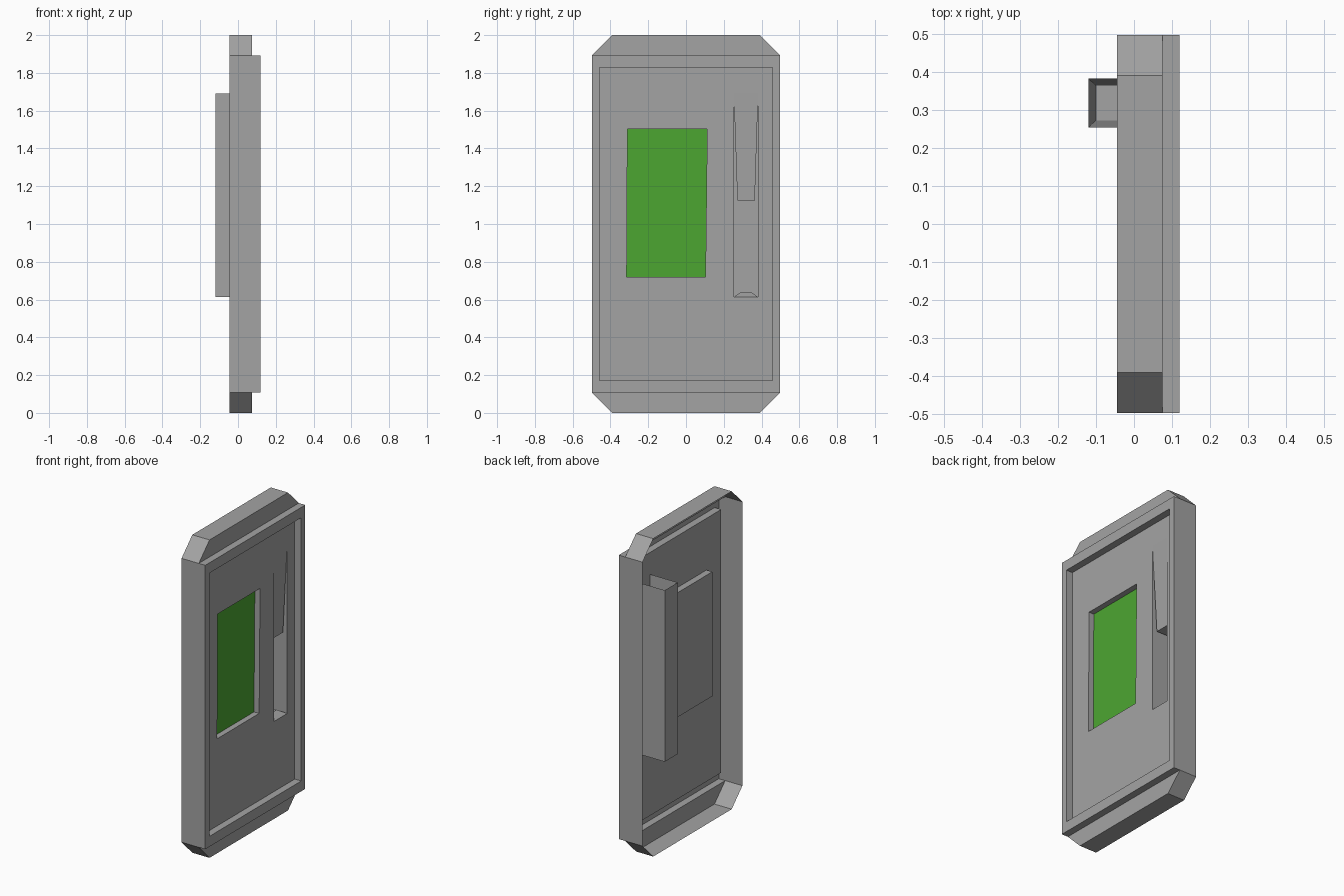
import bpy
import bmesh

cube = bpy.data.objects.get("Cube")
if cube:
    bpy.data.objects.remove(cube, do_unlink=True)


def material(name, rgb):
    m = bpy.data.materials.new(name)
    m.use_nodes = True
    m.diffuse_color = (*rgb, 1)
    bsdf = m.node_tree.nodes["Principled BSDF"]
    bsdf.inputs["Base Color"].default_value = (*rgb, 1)
    bsdf.inputs["Roughness"].default_value = 0.8
    return m


GREY = material("grey metal", (0.37, 0.37, 0.37))
GREEN = material("green screen", (0.073, 0.38, 0.031))


def finish(name, bm, mat):
    bmesh.ops.remove_doubles(bm, verts=bm.verts, dist=0.0001)
    mesh = bpy.data.meshes.new(name)
    bm.to_mesh(mesh)
    bm.free()
    mesh.materials.append(mat)
    ob = bpy.data.objects.new(name, mesh)
    bpy.context.collection.objects.link(ob)
    return ob


def loft(name, rings, closed=True, cap_start=False, cap_end=False, mat=GREY):
    """Skin a sheet through rings that have equal point counts."""
    bm = bmesh.new()
    rows = [[bm.verts.new(p) for p in ring] for ring in rings]
    n = len(rows[0])
    for a, b in zip(rows, rows[1:]):
        for i in range(n if closed else n - 1):
            j = (i + 1) % n
            bm.faces.new((a[i], a[j], b[j], b[i]))
    if cap_start:
        bm.faces.new(rows[0][::-1])
    if cap_end:
        bm.faces.new(rows[-1])
    return finish(name, bm, mat)


def at_x(x, yz):
    return [(x, y, z) for y, z in yz]


def at_z(z, xy):
    return [(x, y, z) for x, y in xy]


def rect(a0, a1, b0, b1):
    return [(a0, b0), (a1, b0), (a1, b1), (a0, b1)]


def eight(w, h, top_w, top_h):
    """Eight-point outline about z = 1, anticlockwise seen from +x."""
    half = [(top_w, -top_h), (w, -h), (w, h), (top_w, top_h)]
    return [(y, 1 + z) for y, z in half] + [(-y, 1 - z) for y, z in half]


BACK, MID, FRONT = -0.045, 0.075, 0.12
W, H, TOP_W = 0.497, 0.893, 0.39
IN_W, IN_H = 0.457, 0.828

# Door frame: chamfered skirt, stepped ledges, raised rim and its inner wall
octagon = eight(W, H, TOP_W, 1.0)
step = eight(W, H, TOP_W, H)
inner = eight(IN_W, IN_H, TOP_W, IN_H)
loft("door_frame", [at_x(BACK, octagon), at_x(MID, octagon), at_x(MID, step),
                    at_x(FRONT, step), at_x(FRONT, inner), at_x(MID, inner)])

# Recessed panel with a window opening and a slot opening
window = [(-0.314, 0.72), (0.103, 0.72), (0.112, 1.503), (-0.31, 1.503)]
Y0, Y1, Z0, Z1 = 0.253, 0.382, 0.613, 1.692
slot = rect(Y0, Y1, Z0, Z1)
bm = bmesh.new()
for loop in (rect(-IN_W, IN_W, 1 - IN_H, 1 + IN_H), window, slot):
    vs = [bm.verts.new(p) for p in at_x(MID, loop)]
    for i, v in enumerate(vs):
        bm.edges.new((v, vs[(i + 1) % len(vs)]))
bmesh.ops.triangle_fill(bm, edges=bm.edges[:], use_beauty=True, normal=(1, 0, 0))
finish("door_panel", bm, GREY)

# Window pocket and the screen inside it
loft("window_pocket", [at_x(MID, window), at_x(0.034, window)], cap_end=True)
bm = bmesh.new()
bm.faces.new([bm.verts.new(p) for p in at_x(0.039, window)])
finish("screen", bm, GREEN)

# Box behind the slot, open at the front and top
DEEP = -0.12
u_shape = [(MID, Y1), (DEEP, Y1), (DEEP, Y0), (MID, Y0)]
loft("slot_box", [at_z(Z0, u_shape), at_z(Z1, u_shape)],
     closed=False, cap_start=True)

# Tapered chute hanging in the upper half of the box
loft("slot_chute", [at_z(1.125, rect(-0.1, 0.058, 0.272, 0.364)),
                    at_z(Z1, rect(DEEP, MID, Y0, Y1))], cap_start=True)

# Small sloped lip on the floor of the slot
loft("slot_lip", [[(MID, Y0, Z0), (MID, Y1, Z0)],
                  [(0.03, 0.343, 0.64), (0.03, 0.292, 0.64)][::-1]],
     closed=False)
